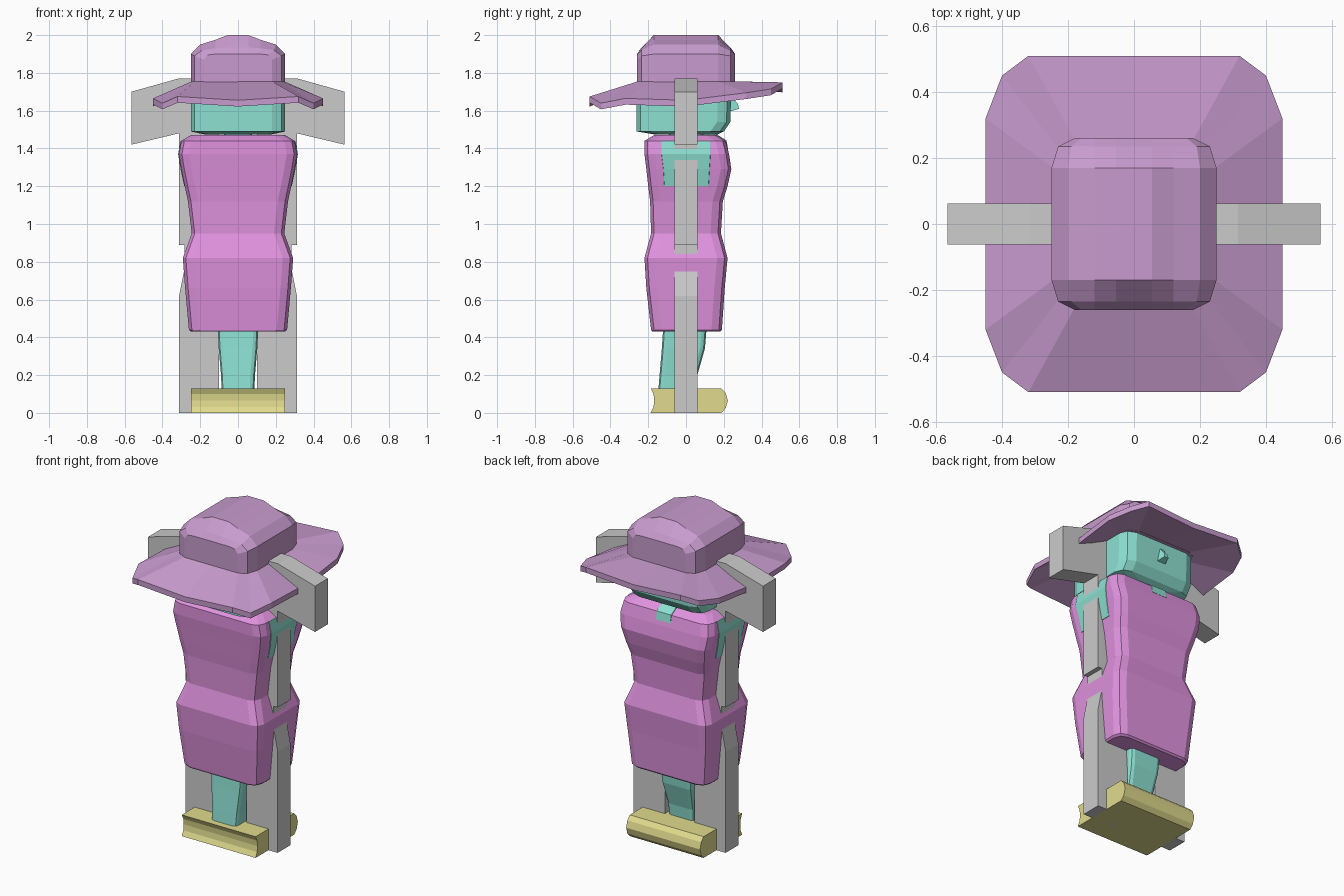
import bpy, bmesh
from math import cos, sin, radians

if "Cube" in bpy.data.objects:
    bpy.data.objects.remove(bpy.data.objects["Cube"])


def mat(name, col):
    m = bpy.data.materials.new(name)
    m.diffuse_color = (*col, 1)
    m.use_nodes = True
    m.node_tree.nodes["Principled BSDF"].inputs["Base Color"].default_value = m.diffuse_color
    return m


HAT = mat("mauve", (0.58, 0.33, 0.62))
DRESS = mat("pink", (0.75, 0.29, 0.74))
SKIN = mat("teal", (0.27, 0.75, 0.65))
SHOE = mat("yellow", (0.75, 0.71, 0.27))


def loft(name, rings, material=None, mirror=False):
    """Skin a list of equal-length point rings and cap both ends."""
    bm = bmesh.new()
    rows = [[bm.verts.new(p) for p in r] for r in rings]
    n = len(rows[0])
    for a, b in zip(rows, rows[1:]):
        for i in range(n):
            j = (i + 1) % n
            bm.faces.new((a[i], a[j], b[j], b[i]))
    bm.faces.new(rows[0][::-1])
    bm.faces.new(rows[-1])
    bmesh.ops.recalc_face_normals(bm, faces=bm.faces)
    me = bpy.data.meshes.new(name)
    bm.to_mesh(me)
    bm.free()
    ob = bpy.data.objects.new(name, me)
    bpy.context.collection.objects.link(ob)
    if material:
        me.materials.append(material)
    if mirror:
        ob.modifiers.new("mirror", "MIRROR")
    return ob


def rounded(hx, y0, y1, z, r):
    """Horizontal rectangle with two-segment corners."""
    pts = []
    for k, (cx, cy) in enumerate([(hx - r, y1 - r), (r - hx, y1 - r),
                                  (r - hx, y0 + r), (hx - r, y0 + r)]):
        for s in (0, 45, 90):
            a = radians(90 * k + s)
            pts.append((cx + r * cos(a), cy + r * sin(a), z))
    return pts


def stack(name, levels, r, material):
    return loft(name, [rounded(*lv, r) for lv in levels], material)


# Dress
stack("dress", [(.25, -.18, .18, .43), (.26, -.185, .19, .44), (.28, -.21, .205, .66),
                (.292, -.22, .22, .82), (.245, -.185, .185, .95),
                (.265, -.19, .195, 1.12), (.282, -.20, .22, 1.20),
                (.30, -.21, .24, 1.29), (.313, -.22, .228, 1.37),
                (.30, -.22, .21, 1.44), (.25, -.17, .16, 1.47)], .055, DRESS)

# Skin showing at the sleeves, neckline and neck
stack("shoulders", [(.285, -.115, .12, 1.20), (.304, -.12, .125, 1.29),
                    (.317, -.13, .13, 1.37), (.304, -.13, .13, 1.44)], .004, SKIN)
stack("neckline", [(.05, 0, .223, 1.395), (.05, 0, .214, 1.443),
                   (.05, 0, .165, 1.473)], .004, SKIN)
stack("neck", [(.075, -.09, .09, 1.42), (.075, -.09, .09, 1.50)], .02, SKIN)

# Head and nose
stack("head", [(.18, -.17, .17, 1.475), (.25, -.262, .20, 1.49),
               (.25, -.262, .235, 1.54), (.25, -.262, .24, 1.74)], .07, SKIN)
loft("nose", [[(-.03, .23, 1.595), (.03, .23, 1.595), (.012, .23, 1.69), (-.012, .23, 1.69)],
              [(-.015, .28, 1.61), (.015, .28, 1.61), (.01, .275, 1.635), (-.01, .275, 1.635)]], SKIN)

# Single tapered leg
stack("leg", [(.085, -.15, .05, .08), (.09, -.14, .06, .20),
              (.102, -.128, .10, .34), (.108, -.12, .11, .46)], .025, SKIN)

# Shoe: hollow front end, rounded back end
prof = [(-.187, 0), (.187, 0), (.21, .025), (.222, .065), (.21, .105), (.187, .13),
        (-.187, .13), (-.172, .1), (-.168, .065), (-.172, .03)]
loft("shoe", [[(x, y, z) for y, z in prof] for x in (-.25, .25)], SHOE)

# Flat side supports
arm = [(.1, 1.77), (.315, 1.77), (.565, 1.70), (.565, 1.42), (.312, 1.48), (.312, .89),
       (.284, .89), (.284, .76), (.312, .62), (.312, 0), (.1, 0)]
loft("side_support", [[(x, y, z) for x, z in arm] for y in (-.062, .062)], mirror=True)

# Hat crown: arched sections running front to back
mid = [(.25, 1.72), (.25, 1.90), (.20, 1.95), (.12, 1.975), (.055, 2.0)]
sho = [(.23, 1.72), (.23, 1.89), (.19, 1.92), (.12, 1.93), (.055, 1.935)]
end = [(.18, 1.72), (.18, 1.87), (.16, 1.895), (.12, 1.90), (.055, 1.90)]
secs = [(-.26, end), (-.235, sho), (-.17, mid), (.17, mid), (.235, sho), (.26, end)]
loft("hat_crown", [[(x, y, z) for x, z in p] + [(-x, y, z) for x, z in p[::-1]]
                   for y, p in secs], HAT)


def around(quad):
    """Complete a ring from one quadrant running +x to +y."""
    q2 = [(-x, y, z) for x, y, z in quad[::-1]][1:]
    half = quad + q2
    return half + [(x, -y, z) for x, y, z in half[::-1]][1:-1]


# Hat brim: drooping corners, back edge raised
inner = around([(.245, 0, 1.755), (.245, .17, 1.755), (.23, .23, 1.755),
                (.18, .255, 1.755), (0, .255, 1.755)])
outer = around([(.45, 0, 1.655), (.45, .32, 1.665), (.40, .45, 1.64),
                (.32, .51, 1.675), (0, .51, 1.655)])
outer = [(x, y, z + (.075 if y > .4 else .03 if y > .2 else 0)) for x, y, z in outer]


def lower(ring):
    return [(x, y, z - .033) for x, y, z in ring]


loft("hat_brim", [inner, outer, lower(outer), lower(inner)], HAT)
